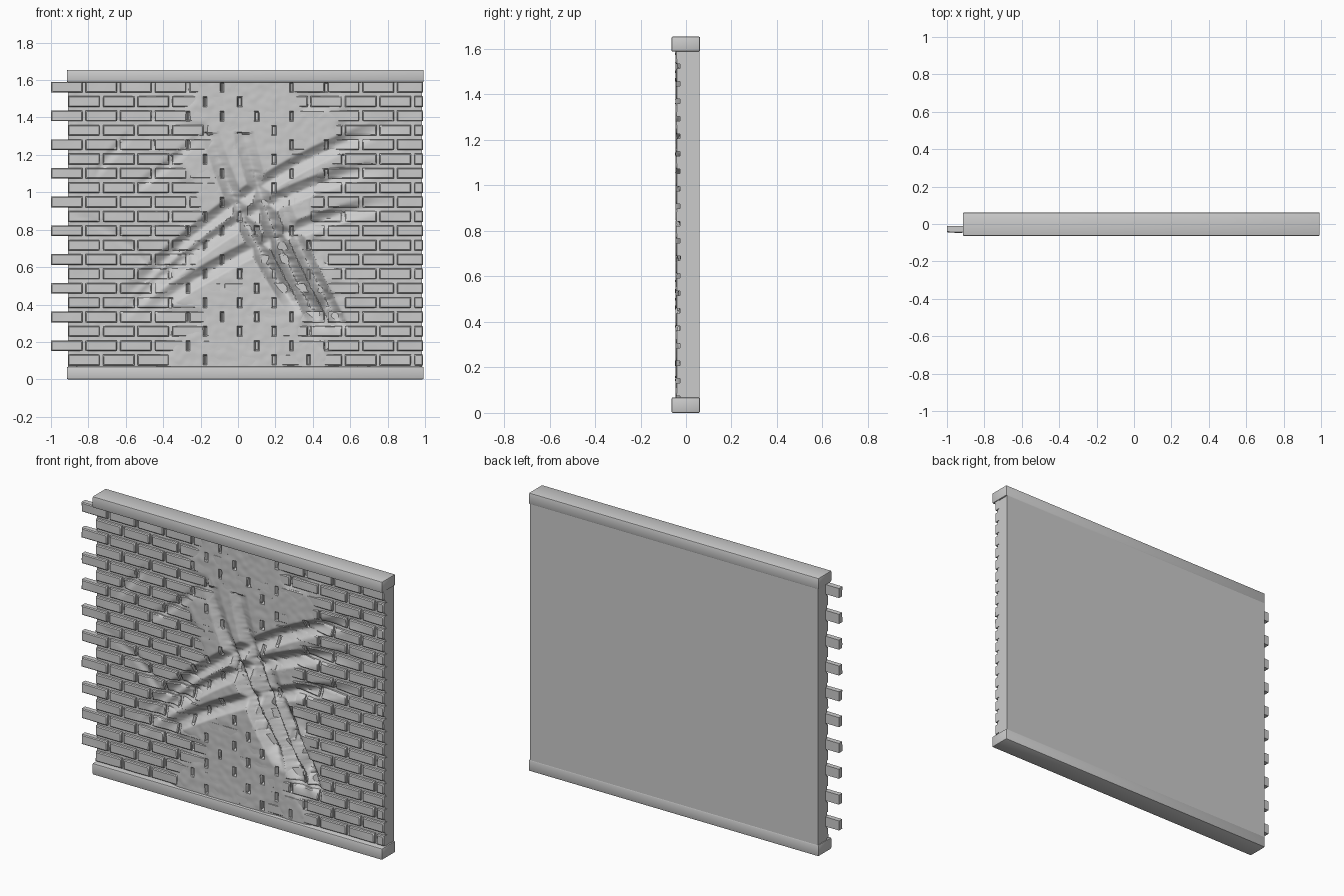
import bpy, bmesh, math
from mathutils import Vector, noise

if "Cube" in bpy.data.objects:
    bpy.data.objects.remove(bpy.data.objects["Cube"])

LEFT, RIGHT, TOP = -0.91, 0.985, 1.65
PITCH, BRICK_L, BRICK_H = 0.185, 0.168, 0.057
ROW0, ROW_STEP, ROWS = 0.103, 0.0768, 20
BRICK_Y, MORTAR_Y, BACK_Y = -0.045, -0.026, 0.06


def n(x, z, s, seed=0.0):
    return noise.noise(Vector((x * s, seed, z * s)))


def smooth(t):
    t = min(1, max(0, t))
    return t * t * (3 - 2 * t)


def curve(p):
    """Parabola through three (a, b) points; returns value and slope."""
    (a0, b0), (a1, b1), (a2, b2) = p
    d1 = (b1 - b0) / (a1 - a0)
    d2 = ((b2 - b1) / (a2 - a1) - d1) / (a2 - a0)
    return lambda t: (b0 + d1 * (t - a0) + d2 * (t - a0) * (t - a1),
                      d1 + d2 * (2 * t - a0 - a1))


# Claw gouges: (steep?, three points, half width, depth).
# Sweeping arcs use (x, z); steep ones use (z, x).
GOUGES = [(steep, p[0][0], p[2][0], curve(p), w, d) for steep, p, w, d in [
    (False, [(-0.72, 0.32), (0.0, 0.95), (0.92, 1.38)], 0.050, 0.034),
    (False, [(-0.72, 0.26), (0.0, 0.84), (0.90, 1.15)], 0.050, 0.034),
    (False, [(-0.55, 0.32), (0.1, 0.71), (0.90, 0.96)], 0.048, 0.034),
    (True, [(0.33, 0.34), (0.80, 0.06), (1.32, -0.15)], 0.050, 0.062),
    (True, [(0.24, 0.47), (0.80, 0.19), (1.32, 0.03)], 0.055, 0.082),
    (True, [(0.24, 0.57), (0.65, 0.36), (1.00, 0.21)], 0.045, 0.056),
    (False, [(-0.58, 1.00), (-0.4, 1.13), (-0.18, 1.32)], 0.03, 0.010),
    (False, [(-0.78, 1.08), (-0.68, 1.20), (-0.55, 1.33)], 0.03, 0.010),
    (True, [(0.60, -0.50), (0.75, -0.62), (0.88, -0.84)], 0.03, 0.010),
]]


def gouge(x, z):
    total = 0.0
    for steep, a, b, f, w, d in GOUGES:
        t, v = (z, x) if steep else (x, z)
        if not a < t < b:
            continue
        c, s = f(t)
        dist = abs(v - c) / math.sqrt(1 + s * s) / w
        if dist < 1:
            along = (t - a) / (b - a)
            if steep:
                taper = smooth(along * 6) * (1 - 0.8 * smooth((along - 0.35) / 0.65))
            else:
                taper = smooth(along * 4) * smooth((1 - along) * 3)
            ripple = 1 + 0.12 * n(x * 0.4, z * 2, 30)
            total = max(total, d * taper * (1 - dist ** 1.4) * ripple) + 0.15 * min(
                total, d * taper * (1 - dist))
    return total


def row_start(i):
    return -1.0 if i % 2 else -1.0 + PITCH / 2


def mortar(x, z, edge):
    # Plaster fills the joints in the worn middle, leaving scattered pits
    fill = smooth((0.40 - abs(x - 0.08)) / 0.22 + 0.5 + 1.3 * n(x, z, 5))
    i = round((z - ROW0) / ROW_STEP)
    u = (x - row_start(i)) / PITCH
    k = math.floor(u)
    in_joint = (u - k) * PITCH > BRICK_L - 0.001
    if in_joint and abs(z - ROW0 - i * ROW_STEP) < 0.026 and n(k, i, 3.37) > -0.1:
        fill = 0
    y = MORTAR_Y + (BRICK_Y - 0.001 - MORTAR_Y) * fill + 0.002 * n(x, z, 25)
    return min(0.067, y + gouge(x, z) * (1.0 if fill else 0.8))


def brick_face(x, z, edge):
    y = BRICK_Y + 0.003 * n(x, z, 9, 4.2) + (0.005 if edge else 0)
    return min(0.062, y + gouge(x, z))


def panel(bm, x0, x1, z0, z1, nx, nz, height, back, chamfer=0.0):
    """Relief grid facing -y, closed with side walls and a back."""
    verts = bmesh.ops.create_grid(bm, x_segments=nx, y_segments=nz, size=0.5)["verts"]
    for v in verts:
        u, w = v.co.x + 0.5, v.co.y + 0.5
        x, z = x0 + u * (x1 - x0), z0 + w * (z1 - z0)
        edge = v.is_boundary
        if chamfer and not edge:      # push inner rows toward the rim
            cx, cz = (x0 + x1) / 2, (z0 + z1) / 2
            x = cx + (x - cx) * (x1 - x0 - 2 * chamfer) / ((x1 - x0) * (1 - 2 / nx))
            z = cz + (z - cz) * (z1 - z0 - 2 * chamfer) / ((z1 - z0) * (1 - 2 / nz))
        v.co = (x, height(x, z, edge), z)
    rim = list({e for v in verts for e in v.link_edges if e.is_boundary})
    new = bmesh.ops.extrude_edge_only(bm, edges=rim)["geom"]
    for g in new:
        if isinstance(g, bmesh.types.BMVert):
            g.co.y = back(g.co.y)
    loop = [g for g in new if isinstance(g, bmesh.types.BMEdge) and g.is_boundary]
    bmesh.ops.contextual_create(bm, geom=loop)


def finish(bm, name):
    bmesh.ops.recalc_face_normals(bm, faces=bm.faces[:])
    me = bpy.data.meshes.new(name)
    bm.to_mesh(me)
    bm.free()
    ob = bpy.data.objects.new(name, me)
    bpy.context.collection.objects.link(ob)
    bpy.ops.object.select_all(action='DESELECT')
    ob.select_set(True)
    bpy.context.view_layer.objects.active = ob
    bpy.ops.object.shade_smooth_by_angle(angle=math.radians(35))
    return ob


# Wall slab with mortar and gouges; the deepest gouges break through the back
bm = bmesh.new()
panel(bm, LEFT, RIGHT, 0.006, TOP - 0.006, 270, 235, mortar, lambda y: BACK_Y)
finish(bm, "wall_slab")

# Running-bond bricks; every other row sticks out at the left end
bm = bmesh.new()
for i in range(ROWS):
    z = ROW0 + i * ROW_STEP
    x = row_start(i)
    while x < RIGHT - 0.03:
        x1 = min(x + BRICK_L, RIGHT + 0.003)
        if gouge((x + x1) / 2, z) < 0.035:
            panel(bm, x, x1, z - BRICK_H / 2, z + BRICK_H / 2,
                  max(4, round((x1 - x) / 0.011)), 6, brick_face,
                  lambda y: min(0.058, max(-0.010, y + 0.01)), 0.005)
        x += PITCH
finish(bm, "bricks")

# Top and bottom beams
for name, z0, z1 in (("bottom_beam", 0.0, 0.068), ("top_beam", 1.588, TOP + 0.005)):
    bm = bmesh.new()
    bmesh.ops.create_cube(bm, size=1)
    for v in bm.verts:
        v.co = ((LEFT - 0.005, RIGHT + 0.008)[v.co.x > 0],
                (-0.064, 0.062)[v.co.y > 0], (z0, z1)[v.co.z > 0])
    bmesh.ops.bevel(bm, geom=bm.edges[:], offset=0.007, segments=2,
                    profile=0.5, affect='EDGES')
    finish(bm, name)
